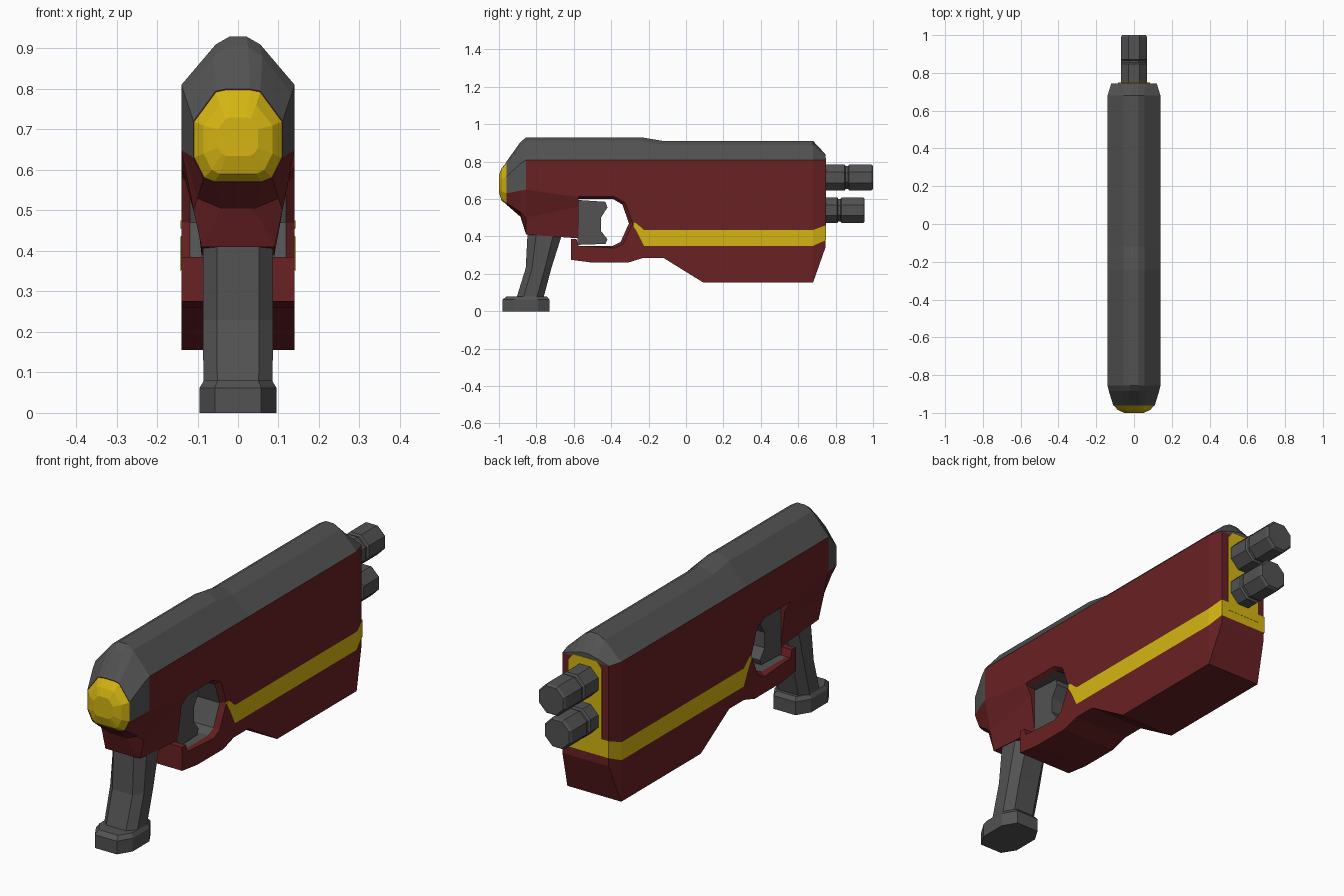
import bpy, bmesh, math

cube = bpy.data.objects.get("Cube")
if cube:
    bpy.data.objects.remove(cube, do_unlink=True)


def material(name, rgb):
    m = bpy.data.materials.new(name)
    m.use_nodes = True
    m.diffuse_color = (*rgb, 1)
    m.node_tree.nodes["Principled BSDF"].inputs["Base Color"].default_value = (*rgb, 1)
    return m


RED = material("dark red", (0.14, 0.015, 0.017))
GREY = material("dark grey", (0.085, 0.085, 0.085))
YELLOW = material("yellow", (0.66, 0.46, 0.006))


def loft(name, rings, mats, rule=None, closed=True):
    """Bridge rings of equal length; cap the ends when closed."""
    bm = bmesh.new()
    vs = [[bm.verts.new(p) for p in ring] for ring in rings]
    n = len(rings[0])
    for i in range(len(rings) - 1):
        for j in range(n if closed else n - 1):
            k = (j + 1) % n
            f = bm.faces.new((vs[i][j], vs[i][k], vs[i + 1][k], vs[i + 1][j]))
            f.material_index = rule(i, j) if rule else 0
    if closed:
        bm.faces.new(vs[0])
        bm.faces.new(vs[-1])
    bmesh.ops.recalc_face_normals(bm, faces=bm.faces)
    me = bpy.data.meshes.new(name)
    bm.to_mesh(me)
    bm.free()
    for m in mats:
        me.materials.append(m)
    ob = bpy.data.objects.new(name, me)
    bpy.context.collection.objects.link(ob)
    return ob


def section(y, half):
    """Symmetric cross-section at y from its (x, z) half outline."""
    return [(x, y, z) for x, z in half] + [(-x, y, z) for x, z in reversed(half)]


def slab(x, outline):
    return [(x, y, z) for y, z in outline]


# Front housing: grey crown and collar, red below
TOP = [(0.02, 0.93), (0.055, 0.91), (0.14, 0.81)]
NOSE = [(0.03, 0.80), (0.055, 0.795), (0.11, 0.72), (0.11, 0.63), (0.085, 0.58), (0.06, 0.57)]
housing = [
    section(-0.96, NOSE),
    section(-0.885, [(0.025, 0.905), (0.06, 0.88), (0.133, 0.79), (0.133, 0.645), (0.1, 0.53), (0.04, 0.505)]),
    section(-0.855, TOP + [(0.14, 0.65), (0.11, 0.5), (0.09, 0.41)]),
    section(-0.575, TOP + [(0.14, 0.61), (0.11, 0.56), (0.09, 0.39)]),
]


def housing_colour(i, j):
    k = min(j, 10 - j) if j < 11 else 0
    return 1 if j == 11 or k < 2 or (k == 2 and i < 2) else 0


loft("front_housing", housing, [RED, GREY], housing_colour)

# Yellow nose cap
loft("nose_cap", [
    section(-0.958, NOSE),
    section(-0.985, [(0.025, 0.765), (0.045, 0.76), (0.085, 0.71), (0.085, 0.64), (0.065, 0.6), (0.045, 0.59)]),
    section(-1.0, [(0.02, 0.73), (0.03, 0.725), (0.05, 0.7), (0.05, 0.655), (0.04, 0.64), (0.03, 0.635)]),
], [YELLOW])

# Long top cover
LOW = [(0.02, 0.91), (0.055, 0.89), (0.14, 0.81)]
loft("top_cover", [section(-0.575, TOP), section(-0.24, TOP), section(-0.12, LOW), section(0.68, LOW),
                   section(0.745, [(0.02, 0.84), (0.06, 0.83), (0.12, 0.81)])], [GREY])

# Main body with the trigger opening, flared at its rim
HOLE = [(-0.575, 0.6), (-0.39, 0.6), (-0.34, 0.57), (-0.305, 0.47),
        (-0.35, 0.37), (-0.39, 0.35), (-0.575, 0.35)]
REST = [(-0.585, 0.385), (-0.615, 0.385), (-0.615, 0.275), (-0.5, 0.26), (-0.31, 0.26), (-0.23, 0.285),
        (-0.12, 0.285), (0.09, 0.155), (0.68, 0.155), (0.68, 0.81), (-0.575, 0.81)]
RIM = [(y if y < -0.5 else -0.45 + (y + 0.45) * 1.14, 0.475 + (z - 0.475) * 1.1) for y, z in HOLE]
RIM[-1] = HOLE[-1]
loft("main_body", [slab(-0.14, RIM + REST), slab(-0.118, HOLE + REST),
                   slab(0.118, HOLE + REST), slab(0.14, RIM + REST)],
     [RED, GREY], lambda i, j: 1 if i == 1 and j < 6 else 0)

# Tapered rear end and its yellow panel
loft("rear_block", [section(0.68, [(0.14, 0.81), (0.14, 0.155)]),
                    section(0.745, [(0.12, 0.81), (0.12, 0.34)])], [RED])
loft("rear_panel", [section(0.744, [(0.06, 0.82), (0.085, 0.79), (0.085, 0.42)]),
                    section(0.749, [(0.06, 0.82), (0.085, 0.79), (0.085, 0.42)])], [YELLOW])

# Yellow stripe wrapping both sides and the rear: x, y, top, bottom
stations = [(0.12, -0.3, 0.47, 0.45), (0.142, -0.282, 0.475, 0.455), (0.142, -0.265, 0.47, 0.43),
            (0.142, -0.225, 0.435, 0.35), (0.142, 0.68, 0.435, 0.35), (0.122, 0.748, 0.46, 0.38)]
stations += [(-x, y, a, b) for x, y, a, b in reversed(stations)]
loft("yellow_stripe", [[(x, y, a), (x, y, b)] for x, y, a, b in stations], [YELLOW], closed=False)

# Trigger inside the opening
TRIGGER = [(-0.58, 0.595), (-0.43, 0.585), (-0.42, 0.555), (-0.455, 0.5),
           (-0.455, 0.43), (-0.42, 0.385), (-0.43, 0.36), (-0.58, 0.355)]
loft("trigger", [slab(x, TRIGGER) for x in (-0.09, 0.09)], [GREY])


# Grip and foot
def oval(y0, y1, z, w):
    d, c = (y1 - y0) * 0.25, w * 0.4
    return [(w, y0 + d, z), (w, y1 - d, z), (w - c, y1, z), (c - w, y1, z),
            (-w, y1 - d, z), (-w, y0 + d, z), (c - w, y0, z), (w - c, y0, z)]


loft("grip", [oval(-0.91, -0.765, 0.06, 0.085), oval(-0.857, -0.72, 0.23, 0.087),
              oval(-0.847, -0.66, 0.42, 0.087)], [GREY])
loft("grip_foot", [oval(-0.98, -0.73, 0, 0.095), oval(-0.98, -0.73, 0.062, 0.095),
                   oval(-0.96, -0.745, 0.08, 0.084)], [GREY])


# Twin octagonal barrels with a groove
def barrel(name, z, end, groove):
    def ring(y, r):
        return [(r * math.cos(a), y, z + r * math.sin(a))
                for a in (math.pi * (i + 0.5) / 4 for i in range(8))]
    r = 0.075
    steps = [(0.735, r), (groove - 0.012, r), (groove - 0.006, r * 0.87), (groove + 0.006, r * 0.87),
             (groove + 0.012, r), (end - 0.01, r), (end, r * 0.9)]
    loft(name, [ring(*s) for s in steps], [GREY])


barrel("upper_barrel", 0.715, 1.0, 0.86)
barrel("lower_barrel", 0.54, 0.955, 0.82)
